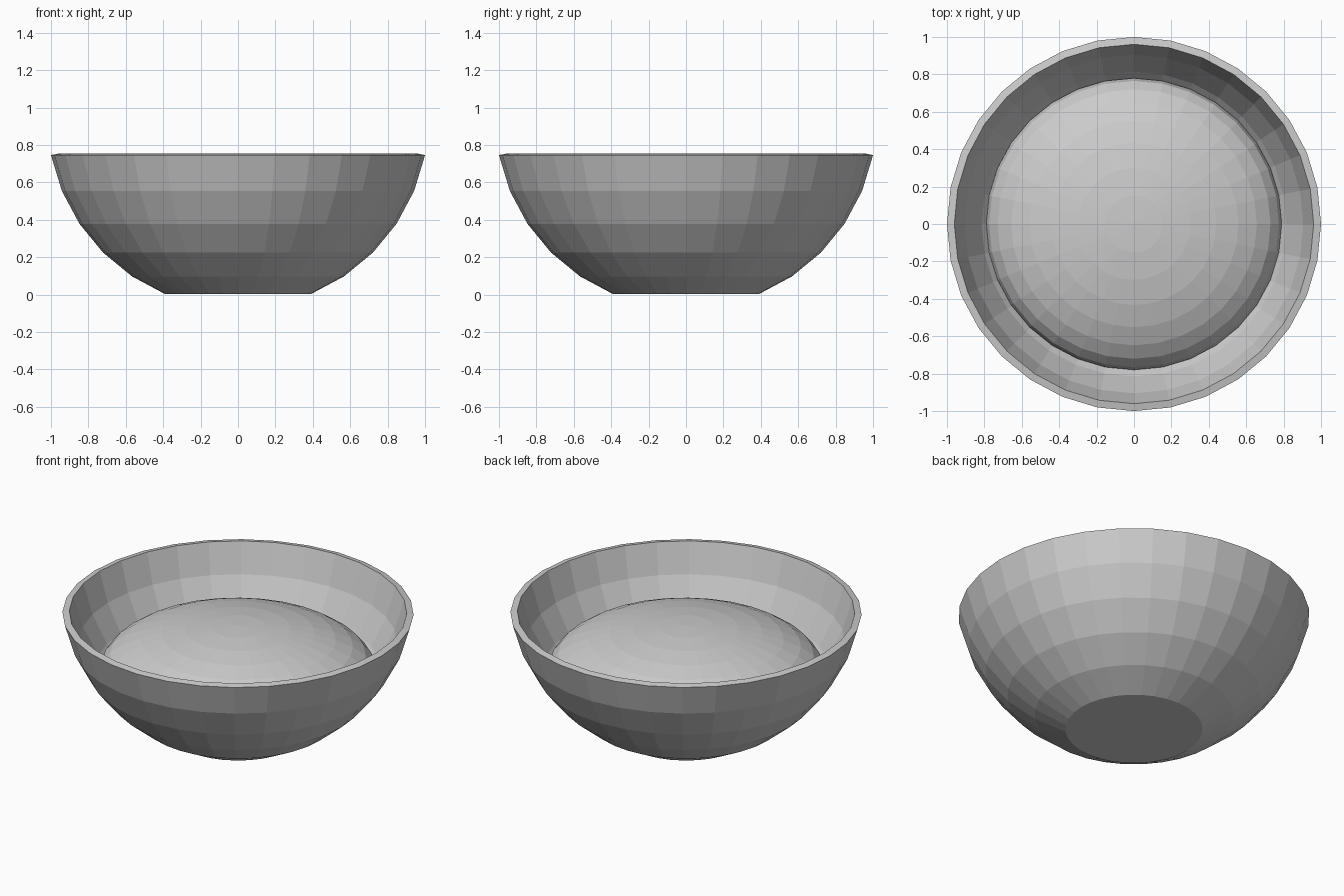
import bpy, bmesh, math

if "Cube" in bpy.data.objects:
    bpy.data.objects.remove(bpy.data.objects["Cube"])

SIDES = 32
STEP = math.pi / 16          # angle between the rings of a 16-ring sphere


def add_object(name, bm):
    bmesh.ops.recalc_face_normals(bm, faces=bm.faces[:])
    mesh = bpy.data.meshes.new(name)
    bm.to_mesh(mesh)
    bm.free()
    obj = bpy.data.objects.new(name, mesh)
    bpy.context.collection.objects.link(obj)
    return obj


def ring(bm, radius, z):
    return [bm.verts.new((radius * math.cos(2 * math.pi * i / SIDES),
                          radius * math.sin(2 * math.pi * i / SIDES), z))
            for i in range(SIDES)]


# bowl: lower cap of a faceted sphere with a flat foot and an even wall
R = 1 / math.sin(7 * STEP)
T = 0.04
outer = [(R * math.sin(k * STEP), R * (math.cos(2 * STEP) - math.cos(k * STEP)))
         for k in range(2, 8)]
inner = [((R - T) * math.sin(k * STEP),
          R * math.cos(2 * STEP) - (R - T) * math.cos(k * STEP))
         for k in range(7, 1, -1)]
bm = bmesh.new()
rings = [ring(bm, r, z + 0.003) for r, z in outer + inner]
for a, b in zip(rings, rings[1:]):
    for i in range(SIDES):
        j = (i + 1) % SIDES
        bm.faces.new((a[i], a[j], b[j], b[i]))
bm.faces.new(rings[0])
bm.faces.new(rings[-1])
add_object("bowl", bm)

# contents: flattened faceted sphere resting in the bowl
bm = bmesh.new()
bmesh.ops.create_uvsphere(bm, u_segments=SIDES, v_segments=16, radius=1)
bmesh.ops.scale(bm, vec=(0.79, 0.78, 0.29), verts=bm.verts[:])
bmesh.ops.translate(bm, vec=(0, 0, 0.38), verts=bm.verts[:])
add_object("contents", bm)
